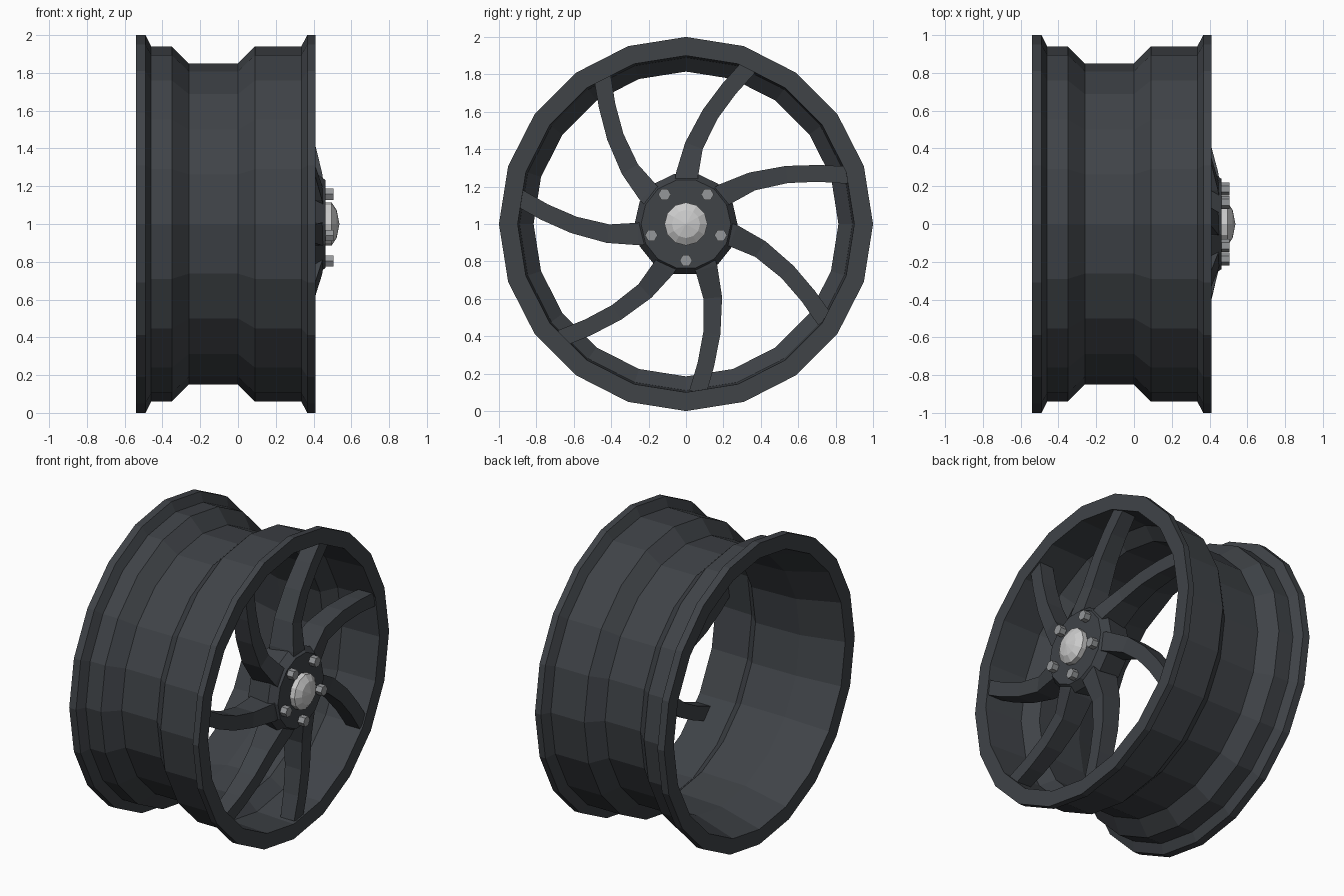
import bpy, bmesh
from math import sin, cos, pi, radians

if "Cube" in bpy.data.objects:
    bpy.data.objects.remove(bpy.data.objects["Cube"])


def material(name, rgb):
    m = bpy.data.materials.new(name)
    m.diffuse_color = (*rgb, 1)
    m.use_nodes = True
    m.node_tree.nodes["Principled BSDF"].inputs["Base Color"].default_value = m.diffuse_color
    return m


DARK = material("dark_metal", (0.05, 0.056, 0.064))
STEEL = material("steel", (0.3, 0.31, 0.32))
CHROME = material("chrome", (0.65, 0.65, 0.66))


def finish(bm, name, mat):
    bmesh.ops.remove_doubles(bm, verts=bm.verts, dist=1e-5)
    bmesh.ops.recalc_face_normals(bm, faces=bm.faces)
    me = bpy.data.meshes.new(name)
    bm.to_mesh(me)
    bm.free()
    me.materials.append(mat)
    ob = bpy.data.objects.new(name, me)
    ob.location.z = 1
    bpy.context.collection.objects.link(ob)
    return ob


def lathe(name, profile, sides, mat, closed=False, cy=0, cz=0, turn=0):
    """Spin an (x, radius) profile around the x axis."""
    bm = bmesh.new()
    rings = []
    for x, r in profile:
        rings.append([bm.verts.new((x, cy + r * sin(turn + 2 * pi * i / sides),
                                    cz + r * cos(turn + 2 * pi * i / sides)))
                      for i in range(sides)])
    pairs = list(zip(rings, rings[1:]))
    if closed:
        pairs.append((rings[-1], rings[0]))
    else:
        bm.faces.new(rings[0])
        bm.faces.new(rings[-1])
    for a, b in pairs:
        for i in range(sides):
            j = (i + 1) % sides
            bm.faces.new((a[i], a[j], b[j], b[i]))
    return finish(bm, name, mat)


# Rim barrel: outer drop-centre profile, then the inner wall
lathe("rim", [(-0.54, 1), (-0.49, 1), (-0.46, 0.94), (-0.35, 0.94),
              (-0.26, 0.85), (0, 0.85), (0.09, 0.94), (0.335, 0.94),
              (0.367, 1), (0.41, 1), (0.41, 0.90), (0.14, 0.89),
              (0.06, 0.815), (-0.26, 0.825), (-0.54, 0.90)],
      20, DARK, closed=True)

# Hub with chamfered front
lathe("hub", [(0.25, 0.25), (0.41, 0.275), (0.462, 0.24)], 14, DARK, turn=pi / 14)

# Seven swept spokes: radius, clockwise angle, half width, front x, back x
SECTIONS = [(0.20, 0, 0.062, 0.455, 0.27), (0.26, 1, 0.060, 0.445, 0.27),
            (0.42, 5.8, 0.050, 0.405, 0.27), (0.60, 12.4, 0.046, 0.40, 0.28),
            (0.76, 17.7, 0.045, 0.40, 0.29), (0.905, 21.8, 0.046, 0.40, 0.30)]
for k in range(7):
    bm = bmesh.new()
    pts = [(r * sin(radians(a) + k * 2 * pi / 7), r * cos(radians(a) + k * 2 * pi / 7))
           for r, a, *_ in SECTIONS]
    rings = []
    for i, (r, a, w, front, back) in enumerate(SECTIONS):
        p, q = pts[max(i - 1, 0)], pts[min(i + 1, len(pts) - 1)]
        dy, dz = q[0] - p[0], q[1] - p[1]
        n = (dy * dy + dz * dz) ** 0.5
        ny, nz = dz / n * w, -dy / n * w
        y, z = pts[i]
        rings.append([bm.verts.new((x, y + s * ny, z + s * nz))
                      for x, s in ((front, -1), (front, 1), (back, 1), (back, -1))])
    bm.faces.new(rings[0])
    bm.faces.new(rings[-1])
    for a, b in zip(rings, rings[1:]):
        for i in range(4):
            j = (i + 1) % 4
            bm.faces.new((a[i], a[j], b[j], b[i]))
    finish(bm, f"spoke_{k + 1}", DARK)

# Domed centre cap
lathe("centre_cap", [(0.455, 0.115), (0.495, 0.115), (0.522, 0.075), (0.537, 0.0)],
      12, CHROME)

# Five hexagonal lug nuts
for k in range(5):
    t = pi + k * 2 * pi / 5
    lathe(f"lug_nut_{k + 1}", [(0.45, 0.034), (0.505, 0.034)], 6, STEEL,
          cy=0.195 * sin(t), cz=0.195 * cos(t), turn=pi / 6)
